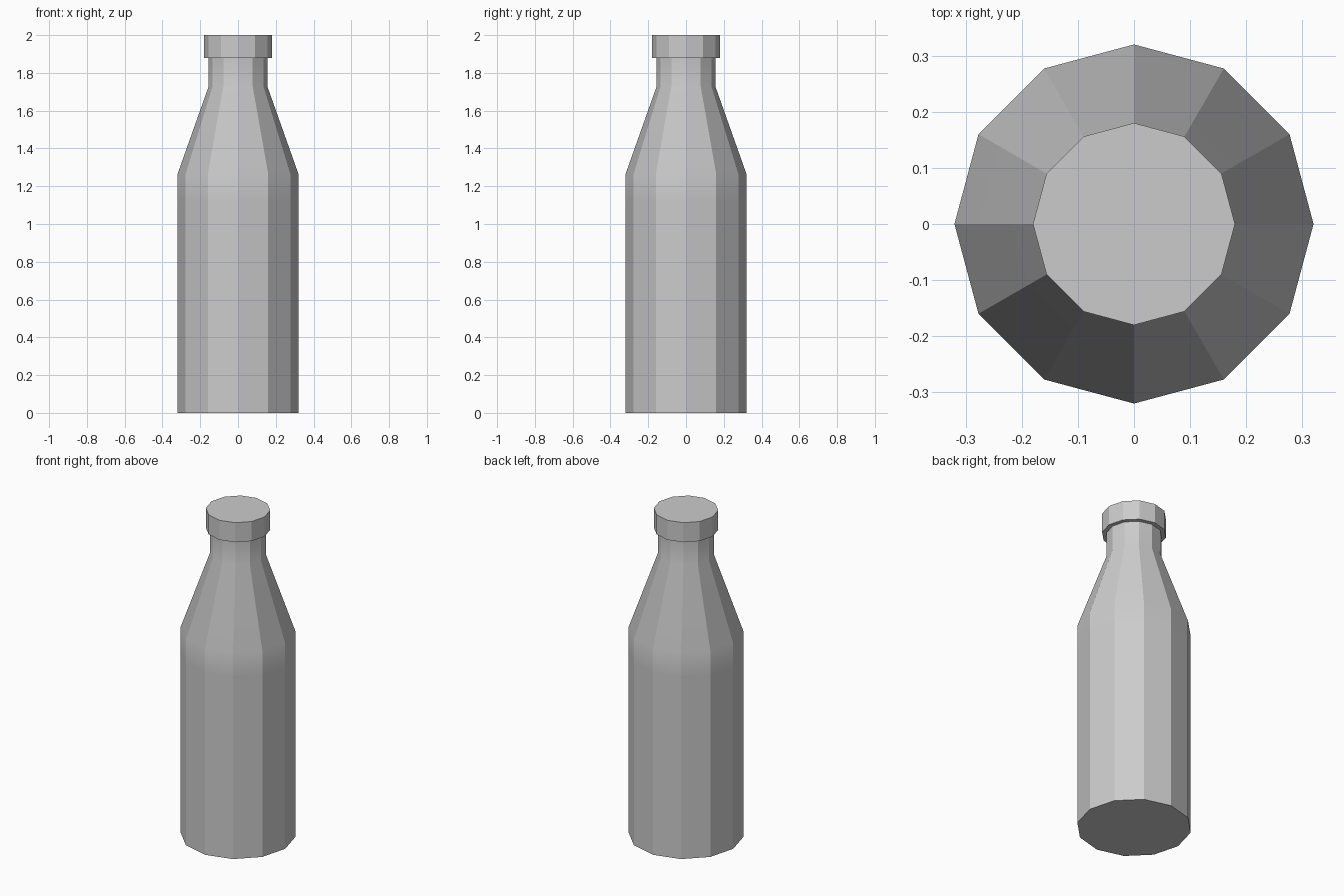
import bpy, bmesh
from math import cos, sin, pi, radians

if "Cube" in bpy.data.objects:
    bpy.data.objects.remove(bpy.data.objects["Cube"])

SIDES = 12


def lathe(name, profile):
    """Revolve (radius, height) points into a closed faceted solid."""
    bm = bmesh.new()
    rings = [[bm.verts.new((r * cos(2 * pi * i / SIDES), r * sin(2 * pi * i / SIDES), z))
              for i in range(SIDES)] for r, z in profile]
    for a, b in zip(rings, rings[1:]):
        for i in range(SIDES):
            j = (i + 1) % SIDES
            bm.faces.new((a[i], a[j], b[j], b[i]))
    bm.faces.new(rings[0][::-1])
    bm.faces.new(rings[-1])
    mesh = bpy.data.meshes.new(name)
    bm.to_mesh(mesh)
    bm.free()
    obj = bpy.data.objects.new(name, mesh)
    bpy.context.collection.objects.link(obj)
    # Facets stay crisp; the gentle shoulder bends are smoothed
    bpy.ops.object.select_all(action='DESELECT')
    obj.select_set(True)
    bpy.context.view_layer.objects.active = obj
    bpy.ops.object.shade_smooth_by_angle(angle=radians(24))
    return obj


# Bottle: straight body, sloped shoulder, narrow neck
lathe("bottle_body", [(0.32, 0), (0.32, 1.12), (0.32, 1.265),
                      (0.155, 1.73), (0.155, 1.88)])

# Cap: wider collar closing the neck
lathe("bottle_cap", [(0.18, 1.88), (0.18, 2.0)])
